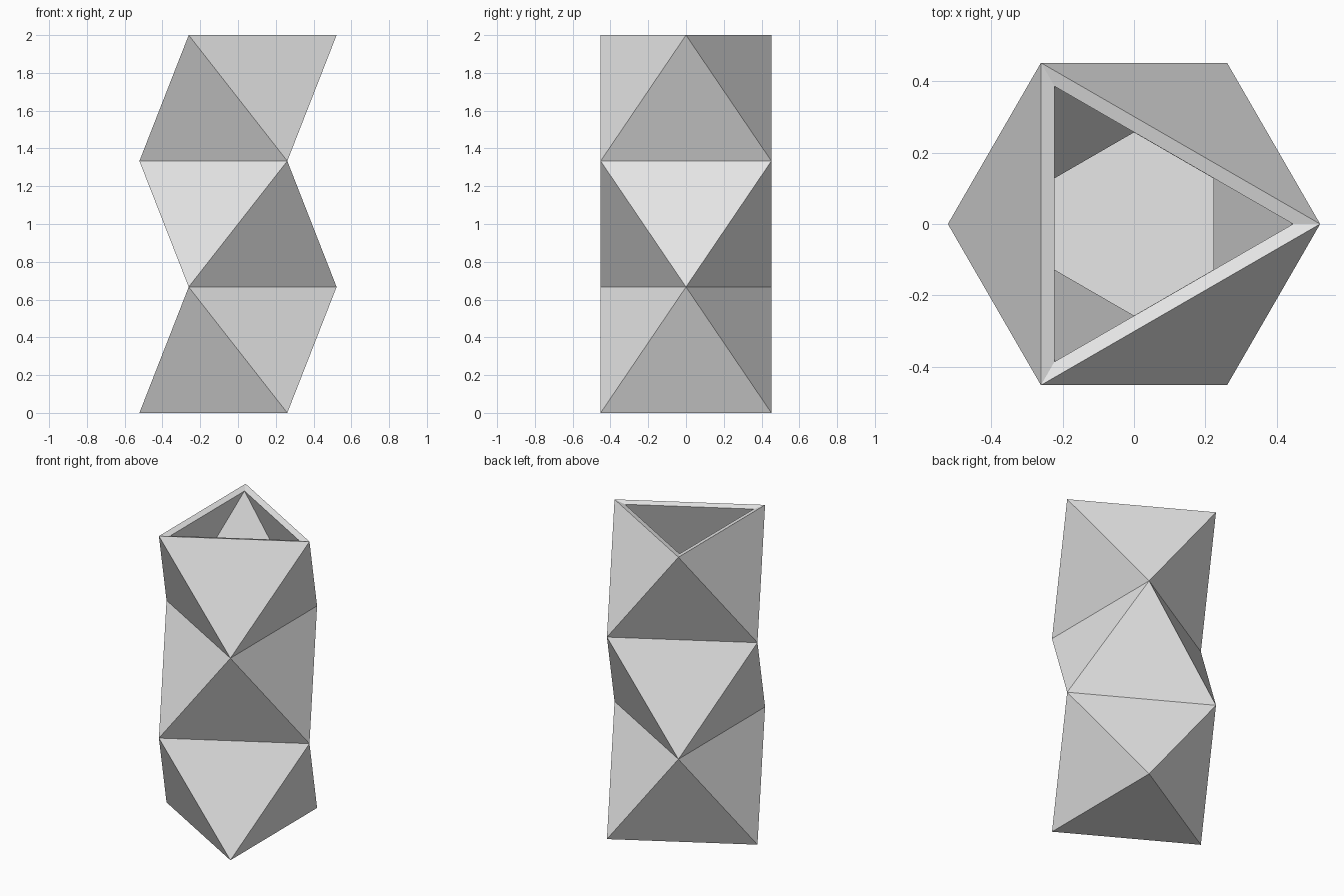
import bpy, bmesh
from math import cos, sin, radians

cube = bpy.data.objects.get("Cube")
if cube:
    bpy.data.objects.remove(cube, do_unlink=True)

RADIUS, HEIGHT, TIERS, WALL = 0.522, 2.0, 3, 0.077

grey = bpy.data.materials.new("light grey")
grey.use_nodes = True
grey.diffuse_color = (0.8, 0.8, 0.8, 1)
grey.node_tree.nodes["Principled BSDF"].inputs["Base Color"].default_value = (0.8, 0.8, 0.8, 1)

bm = bmesh.new()


def ring(level):
    """Triangle of vertices, turned half a step on every second level."""
    turn = 60 if level % 2 == 0 else 0
    angles = [radians(120 * k + turn) for k in range(3)]
    return [bm.verts.new((RADIUS * cos(a), RADIUS * sin(a), HEIGHT * level / TIERS))
            for a in angles]


rings = [ring(level) for level in range(TIERS + 1)]

# Closed base, open top
bm.faces.new(reversed(rings[0]))

# Stacked twisted tiers of triangles
for level in range(TIERS):
    low, high = rings[level], rings[level + 1]
    step = 1 - level % 2
    for k in range(3):
        right = high[(k + step) % 3]
        left = high[(k + step - 1) % 3]
        bm.faces.new((low[k], right, left))
        bm.faces.new((low[k], low[(k + 1) % 3], right))

mesh = bpy.data.meshes.new("twisted_vase")
bm.to_mesh(mesh)
bm.free()
mesh.materials.append(grey)
vase = bpy.data.objects.new("twisted_vase", mesh)
bpy.context.collection.objects.link(vase)

# Wall thickness, grown inwards with a bevelled rim
shell = vase.modifiers.new("wall", 'SOLIDIFY')
shell.thickness = WALL
shell.offset = -1
